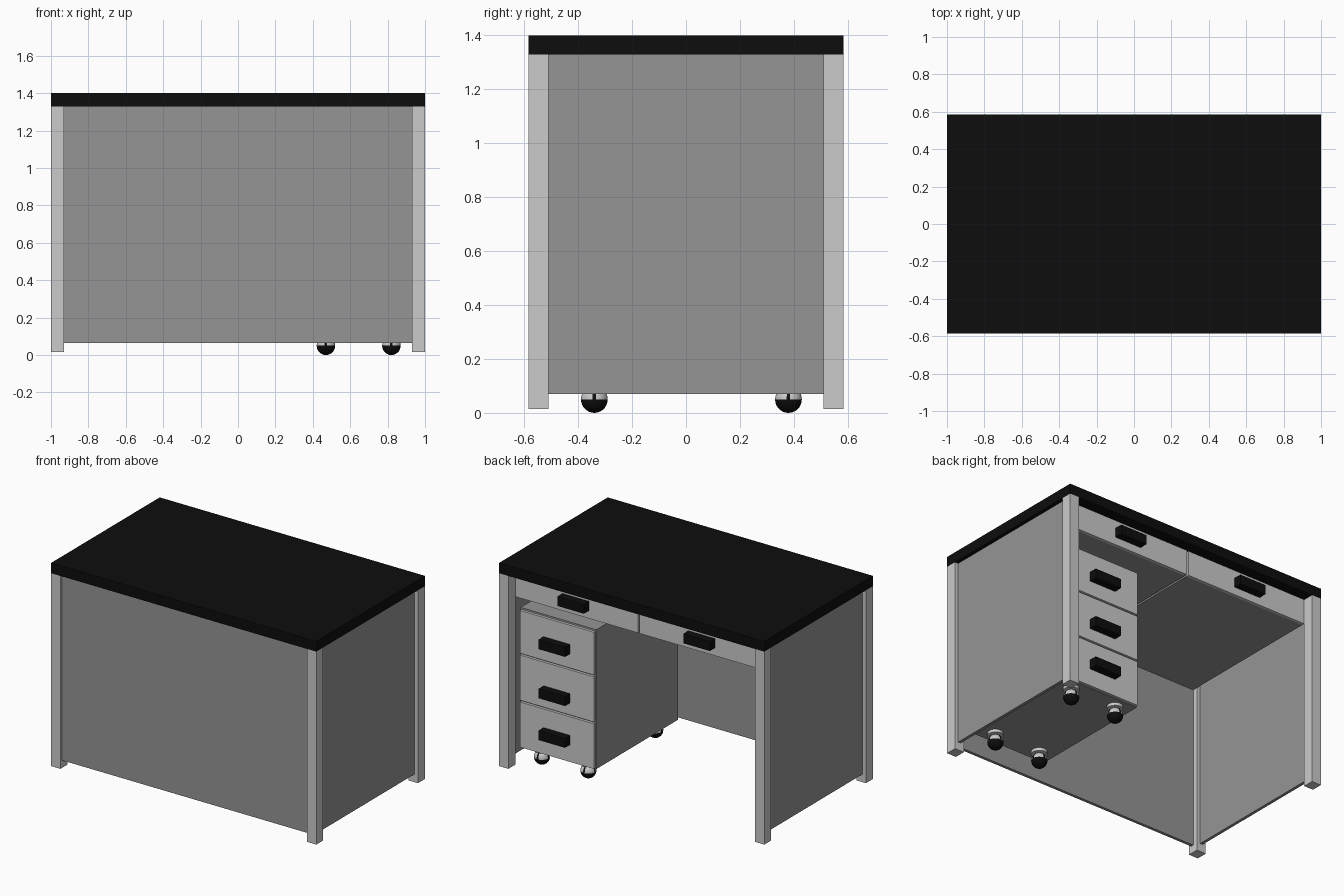
import bpy, bmesh, math
from mathutils import Matrix

if "Cube" in bpy.data.objects:
    bpy.data.objects.remove(bpy.data.objects["Cube"], do_unlink=True)


def material(name, value):
    m = bpy.data.materials.new(name)
    m.use_nodes = True
    colour = (value, value, value, 1)
    m.diffuse_color = colour
    m.node_tree.nodes["Principled BSDF"].inputs["Base Color"].default_value = colour
    return m


BLACK = material("black", 0.004)
LIGHT = material("light grey", 0.6)
GREY = material("mid grey", 0.3)


def finish(name, bm, *mats):
    mesh = bpy.data.meshes.new(name)
    bm.to_mesh(mesh)
    bm.free()
    for m in mats:
        mesh.materials.append(m)
    obj = bpy.data.objects.new(name, mesh)
    bpy.context.collection.objects.link(obj)
    return obj


def box(name, x, y, z, mat):
    """Box from (low, high) ranges on each axis."""
    bm = bmesh.new()
    bmesh.ops.create_cube(bm, size=1)
    for v in bm.verts:
        for i, (low, high) in enumerate((x, y, z)):
            v.co[i] = high if v.co[i] > 0 else low
    return finish(name, bm, mat)


def handle(name, x, y, z):
    box(name, (x - 0.1, x + 0.1), (y, y + 0.055), (z - 0.032, z + 0.032), BLACK)


def caster(name, x, y, top):
    """Ball caster: black below, light hood with four black slots, mounting disc."""
    r, segments = 0.05, 24
    bm = bmesh.new()
    bmesh.ops.create_uvsphere(bm, u_segments=segments, v_segments=14, radius=r,
                              matrix=Matrix.Rotation(math.pi / segments, 4, "Z"))
    for f in bm.faces:
        c = f.calc_center_median()
        slot = min(abs(c.x), abs(c.y)) < 0.002
        f.material_index = 1 if c.z > 0 and not slot else 0
        f.smooth = True
    bmesh.ops.translate(bm, verts=bm.verts, vec=(x, y, r))
    finish(name + "_ball", bm, BLACK, LIGHT)
    bm = bmesh.new()
    bmesh.ops.create_cone(bm, cap_ends=True, segments=segments, radius1=r, radius2=r,
                          depth=0.02, matrix=Matrix.Translation((x, y, top - 0.01)))
    finish(name + "_disc", bm, LIGHT)


# Desk top and legs
W, D, TOP = 1.0, 0.585, 1.33
LEG_X, LEG_Y = 0.93, 0.51
box("desk_top", (-W, W), (-D, D), (TOP, 1.4), BLACK)
for sx, side in ((-1, "right"), (1, "left")):
    for sy, end in ((-1, "front"), (1, "back")):
        box(f"{end}_{side}_leg", sorted((sx * LEG_X, sx * W)),
            sorted((sy * LEG_Y, sy * D)), (0.015, TOP), LIGHT)

# Thin panels between the legs
    box(f"{side}_side_panel", sorted((sx * 0.955, sx * 0.975)),
        (-LEG_Y, LEG_Y), (0.07, TOP), GREY)
box("modesty_panel", (-LEG_X, LEG_X), (-0.565, -0.545), (0.065, TOP), GREY)

# Pair of drawers under the top
UNDER, GAP = 1.16, 0.006
for sx, side in ((-1, "right"), (1, "left")):
    span = sorted((sx * GAP, sx * LEG_X))
    box(f"{side}_drawer_box", span, (-0.545, 0.49), (UNDER, TOP), GREY)
    box(f"{side}_drawer_front", span, (0.49, LEG_Y), (UNDER, TOP), LIGHT)
    handle(f"{side}_drawer_handle", sx * 0.475, LEG_Y, 1.245)
box("drawer_divider", (-GAP, GAP), (-0.545, 0.48), (UNDER + 0.02, TOP), GREY)

# Rolling pedestal with three drawers
X0, X1, Y0, Y1, Z0, Z1 = 0.36, 0.93, -0.43, 0.47, 0.115, 1.065
box("pedestal_body", (X0, X1), (Y0, Y1 - 0.018), (Z0, Z1), GREY)
levels = (Z0, 0.435, 0.755, Z1 - 0.006)
for i, grip in enumerate((0.27, 0.555, 0.89)):
    box(f"pedestal_drawer_front_{i + 1}", (X0 + GAP, X1 - GAP), (Y1 - 0.018, Y1),
        (levels[i] + GAP, levels[i + 1] - GAP), LIGHT)
    handle(f"pedestal_handle_{i + 1}", (X0 + X1) / 2, Y1, grip)

# Casters at the pedestal corners
for x, side in ((0.47, "right"), (0.82, "left")):
    for y, end in ((-0.34, "front"), (0.38, "back")):
        caster(f"{end}_{side}_caster", x, y, Z0)
